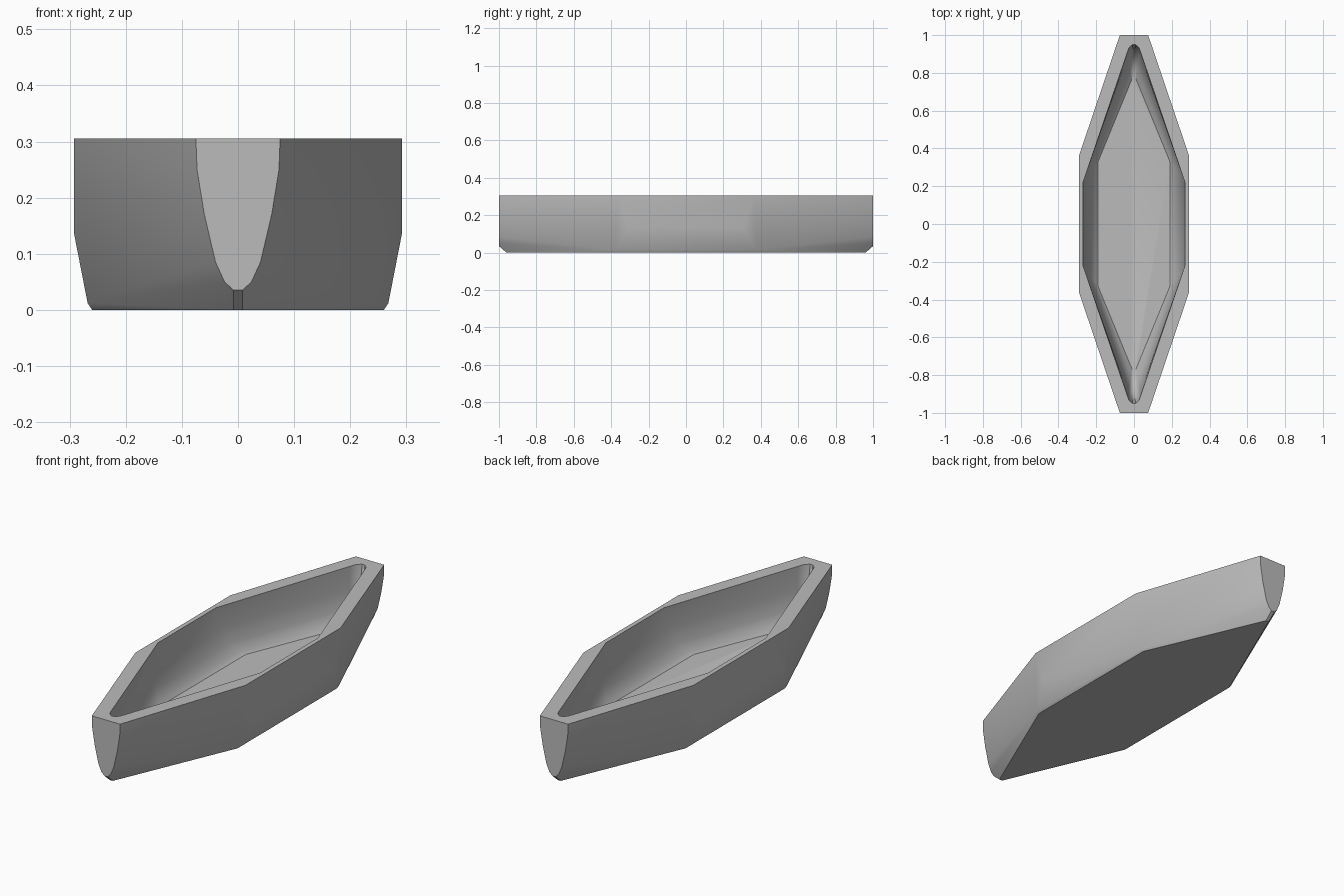
import bpy
import bmesh
import math

cube = bpy.data.objects.get("Cube")
if cube:
    bpy.data.objects.remove(cube, do_unlink=True)

grey = bpy.data.materials.new("hull_grey")
grey.use_nodes = True
colour = (0.5, 0.5, 0.5, 1)
grey.diffuse_color = colour
grey.node_tree.nodes["Principled BSDF"].inputs["Base Color"].default_value = colour


def add_object(name, bm):
    bmesh.ops.recalc_face_normals(bm, faces=bm.faces)
    mesh = bpy.data.meshes.new(name)
    bm.to_mesh(mesh)
    bm.free()
    mesh.materials.append(grey)
    obj = bpy.data.objects.new(name, mesh)
    bpy.context.collection.objects.link(obj)
    return obj


def full_ring(quarter):
    """Mirror a quarter outline (side to bow) into a closed loop."""
    bow = quarter + [(-x, y) for x, y in reversed(quarter)]
    return bow + [(-x, -y) for x, y in bow]


# Outer hull: knuckle and transom points, skinned as one convex body
TOP = 0.305
knuckle = [(0.292, 0.36, TOP), (0.292, 0.31, 0.135),
           (0.268, 0.38, 0.012), (0.26, 0.375, 0)]
transom = [(0.075, TOP), (0.073, 0.25), (0.06, 0.17),
           (0.04, 0.085), (0.024, 0.05), (0.008, 0.035)]
points = knuckle + [(x, 1, z) for x, z in transom] + [(0.008, 0.96, 0)]

bm = bmesh.new()
for x, y, z in points:
    for sx in (-1, 1):
        for sy in (-1, 1):
            bm.verts.new((x * sx, y * sy, z))
bmesh.ops.convex_hull(bm, input=bm.verts)
bmesh.ops.dissolve_limit(bm, angle_limit=math.radians(0.5),
                         verts=bm.verts, edges=bm.edges)
hull = add_object("hull", bm)

# Cavity levels: height, half width, knuckle y, stem y, stem half width
levels = [(0.06, 0.19, 0.33, 0.78, 0.012),
          (0.075, 0.208, 0.305, 0.84, 0.018),
          (0.12, 0.235, 0.28, 0.90, 0.026),
          (0.2, 0.258, 0.25, 0.935, 0.033),
          (TOP, 0.27, 0.22, 0.95, 0.038),
          (0.4, 0.27, 0.22, 0.95, 0.038)]
bm = bmesh.new()
rings = []
for z, w, knuckle_y, stem_y, s in levels:
    quarter = [(w, knuckle_y), (s, stem_y - 1.3 * s),
               (s * 0.7, stem_y - 0.45 * s), (s * 0.2, stem_y)]
    rings.append([bm.verts.new((x, y, z)) for x, y in full_ring(quarter)])
for low, high in zip(rings, rings[1:]):
    for i in range(len(low)):
        j = (i + 1) % len(low)
        bm.faces.new((low[i], low[j], high[j], high[i]))
bm.faces.new(rings[0])
bm.faces.new(rings[-1])
cutter = add_object("cavity_cutter", bm)
cutter.hide_render = True

# Hollow out the hull
cut = hull.modifiers.new("hollow", 'BOOLEAN')
cut.operation = 'DIFFERENCE'
cut.solver = 'EXACT'
cut.object = cutter
bpy.ops.object.select_all(action='DESELECT')
hull.select_set(True)
bpy.context.view_layer.objects.active = hull
bpy.ops.object.modifier_apply(modifier=cut.name)
bpy.data.objects.remove(cutter, do_unlink=True)
bpy.ops.object.shade_smooth_by_angle(angle=math.radians(30))
